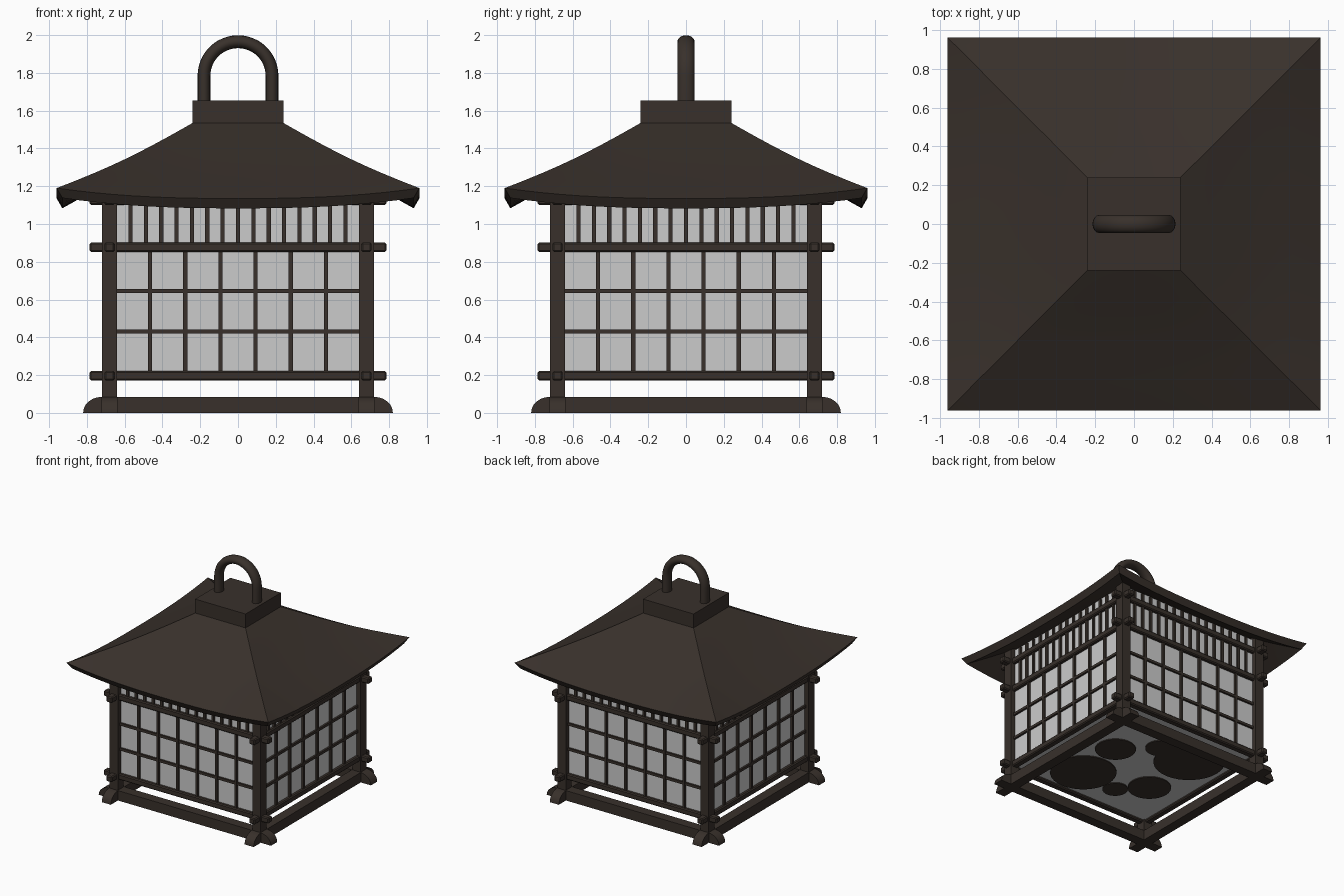
import bpy, bmesh, math
from mathutils import Matrix, Vector

if "Cube" in bpy.data.objects:
    bpy.data.objects.remove(bpy.data.objects["Cube"])

wood = bpy.data.materials.new("dark_wood")
wood.diffuse_color = (0.04, 0.03, 0.024, 1)
wood.use_nodes = True
wood.node_tree.nodes["Principled BSDF"].inputs["Base Color"].default_value = wood.diffuse_color


def finish(bm, name, mat=wood, smooth=None):
    bmesh.ops.recalc_face_normals(bm, faces=bm.faces[:])
    me = bpy.data.meshes.new(name)
    bm.to_mesh(me)
    bm.free()
    ob = bpy.data.objects.new(name, me)
    bpy.context.collection.objects.link(ob)
    if mat:
        me.materials.append(mat)
    if smooth:
        bpy.context.view_layer.objects.active = ob
        ob.select_set(True)
        bpy.ops.object.shade_smooth_by_angle(angle=math.radians(smooth))
        ob.select_set(False)
    return ob


def add_box(bm, c, s):
    bmesh.ops.create_cube(bm, size=1, matrix=Matrix.Translation(c) @ Matrix.Diagonal((*s, 1)))


def four_sides(bm):
    # repeat the front-side geometry around the lantern
    geom = bm.verts[:] + bm.edges[:] + bm.faces[:]
    for k in range(1, 4):
        d = bmesh.ops.duplicate(bm, geom=geom)
        vs = [g for g in d["geom"] if isinstance(g, bmesh.types.BMVert)]
        bmesh.ops.rotate(bm, verts=vs, cent=(0, 0, 0), matrix=Matrix.Rotation(k * math.pi / 2, 3, 'Z'))


def bevel(ob, w, seg=1):
    m = ob.modifiers.new("bevel", 'BEVEL')
    m.width, m.segments = w, seg


P = 0.68  # post line

# corner posts
bm = bmesh.new()
add_box(bm, (-P, -P, 0.63), (0.08, 0.08, 1.24))
four_sides(bm)
finish(bm, "corner_posts")

# base beams with rounded ends
bm = bmesh.new()
arc = [(0.72 + 0.1 * math.sin(a), 0.085 * math.cos(a)) for a in [i * math.pi / 12 for i in range(7)]]
prof = arc + [(-x, z) for x, z in reversed(arc)]
f = bm.faces.new([bm.verts.new((x, -P - 0.043, z)) for x, z in prof])
r = bmesh.ops.extrude_face_region(bm, geom=[f])
bmesh.ops.translate(bm, vec=(0, 0.086, 0), verts=[g for g in r["geom"] if isinstance(g, bmesh.types.BMVert)])
four_sides(bm)
finish(bm, "base_beams", smooth=35)

# crossing rails
for name, z in (("lower_rails", 0.196), ("upper_rails", 0.878), ("eave_rails", 1.125)):
    bm = bmesh.new()
    add_box(bm, (0, -P, z), (1.57, 0.055, 0.05))
    four_sides(bm)
    bevel(finish(bm, name), 0.008)

# lattice bars
bm = bmesh.new()
for i in range(6):
    add_box(bm, ((i - 2.5) * 0.186, -P, 0.535), (0.022, 0.034, 0.65))
for z in (0.43, 0.645):
    add_box(bm, (0, -P, z), (1.3, 0.03, 0.022))
four_sides(bm)
finish(bm, "lattice_bars")

# fine slats under the eaves
bm = bmesh.new()
for i in range(15):
    add_box(bm, ((i - 7) * 0.0813, -P, 1.05), (0.022, 0.03, 0.34))
four_sides(bm)
finish(bm, "top_slats")

# paper walls and floor
bm = bmesh.new()
add_box(bm, (0, -P + 0.005, 0.71), (1.32, 0.008, 1.04))
four_sides(bm)
finish(bm, "paper_walls", None)
bm = bmesh.new()
add_box(bm, (0, 0, 0.195), (1.33, 1.33, 0.01))
finish(bm, "paper_floor", None)

# round plates showing under the floor
bm = bmesh.new()
for x, y, rad in ((0.2, -0.38, 0.26), (-0.33, 0.28, 0.28), (-0.35, -0.23, 0.17),
                  (-0.16, -0.42, 0.1), (0.24, 0.06, 0.16), (-0.02, 0.3, 0.12)):
    bmesh.ops.create_cone(bm, cap_ends=True, segments=32, radius1=rad, radius2=rad, depth=0.02,
                          matrix=Matrix.Translation((x, y, 0.192)))
finish(bm, "floor_discs", smooth=35)

# curved hipped roof with upturned corners
def roof_pt(s, t, under):
    r0 = 0.24 + 0.72 * s
    z = 1.535 - 0.345 * s - 0.02 * math.sin(math.pi * s)
    z -= 0.055 * s * s * (1 - abs(t) ** 2.5)
    if under:
        r0 -= 0.03 * s
        z -= 0.052
    return Vector((t * r0, -r0, z))

bm = bmesh.new()
NS, NT = 10, 20
grids = []
for under in (False, True):
    g = [[bm.verts.new(roof_pt(i / NS, j / NT * 2 - 1, under)) for j in range(NT + 1)] for i in range(NS + 1)]
    grids.append(g)
    for i in range(NS):
        for j in range(NT):
            q = [g[i][j], g[i][j + 1], g[i + 1][j + 1], g[i + 1][j]]
            bm.faces.new(q)
a, b = grids
for i in (0, NS):
    for j in range(NT):
        bm.faces.new([a[i][j], a[i][j + 1], b[i][j + 1], b[i][j]])
four_sides(bm)
bmesh.ops.remove_doubles(bm, verts=bm.verts[:], dist=0.0005)
finish(bm, "roof", smooth=25)

# roof cap block
bm = bmesh.new()
add_box(bm, (0, 0, 1.57), (0.48, 0.48, 0.17))
finish(bm, "roof_cap")

# arched handle with oval section
bm = bmesh.new()
path = [(0.18, 1.64, 0)] + [(0.18 * math.cos(t), 1.785 + 0.18 * math.sin(t), t)
                            for t in [k * math.pi / 24 for k in range(25)]] + [(-0.18, 1.64, math.pi)]
rings = []
for x, z, t in path:
    rings.append([bm.verts.new((x + 0.034 * math.cos(p) * math.cos(t), 0.046 * math.sin(p),
                                z + 0.034 * math.cos(p) * math.sin(t)))
                  for p in [k * math.pi / 8 for k in range(16)]])
for u, v in zip(rings, rings[1:]):
    for k in range(16):
        bm.faces.new([u[k], u[(k + 1) % 16], v[(k + 1) % 16], v[k]])
bm.faces.new(rings[0])
bm.faces.new(rings[-1])
finish(bm, "handle", smooth=40)
